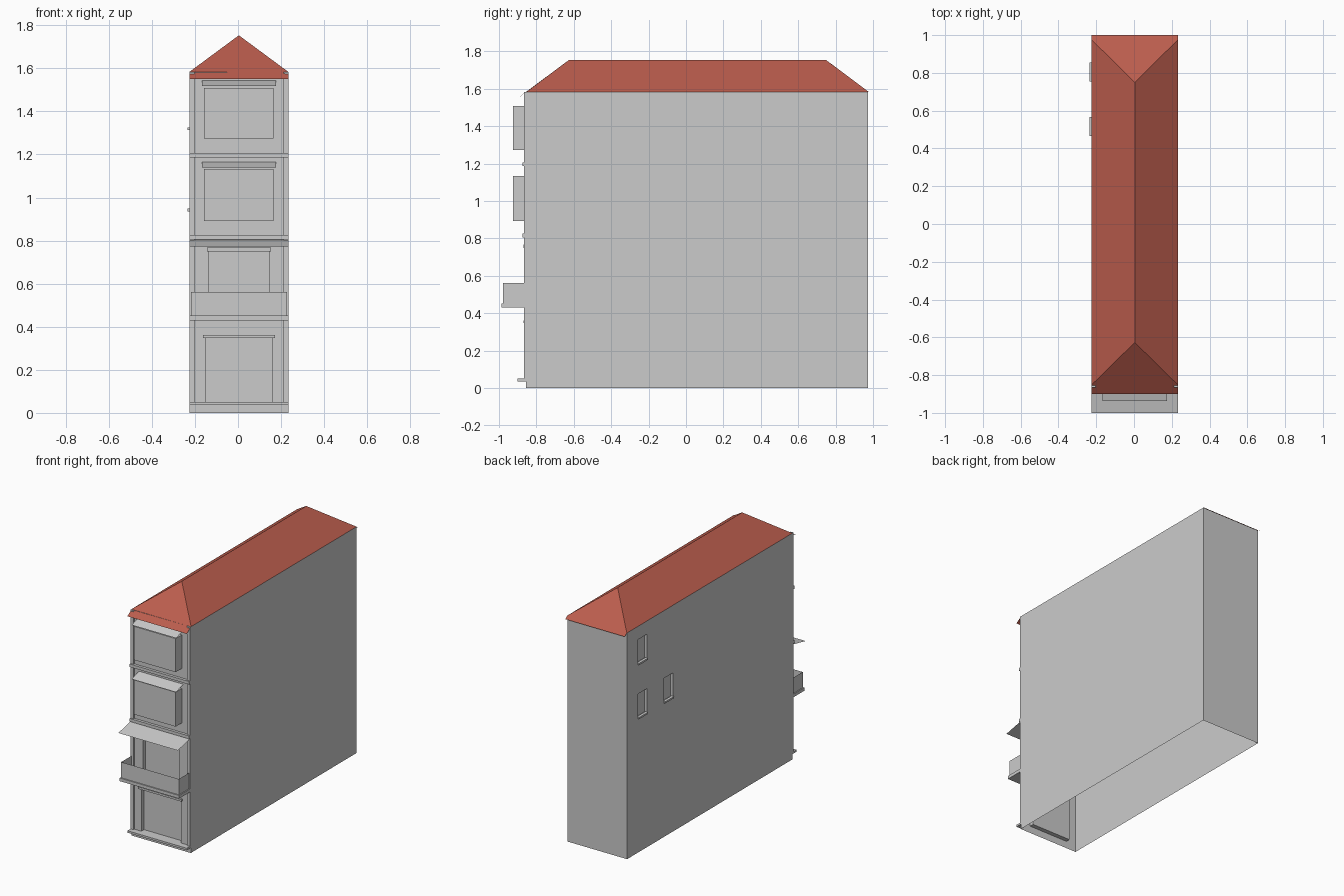
import bpy, bmesh

if "Cube" in bpy.data.objects:
    bpy.data.objects.remove(bpy.data.objects["Cube"])

CX, HW = 0.004, 0.23            # house centre line and half width
YF, YB, TOP = -0.856, 0.974, 1.583
XL, XR = CX - HW, CX + HW


def make(name, faces, mat=None, outward=False):
    """Mesh object from a list of polygons (lists of points)."""
    bm = bmesh.new()
    for f in faces:
        bm.faces.new([bm.verts.new(p) for p in f])
    bmesh.ops.remove_doubles(bm, verts=bm.verts, dist=1e-5)
    if outward:
        bmesh.ops.recalc_face_normals(bm, faces=bm.faces)
    me = bpy.data.meshes.new(name)
    bm.to_mesh(me)
    bm.free()
    ob = bpy.data.objects.new(name, me)
    bpy.context.collection.objects.link(ob)
    if mat:
        me.materials.append(mat)
    return ob


def box(name, x0, x1, y0, y1, z0, z1):
    p = [(x, y, z) for x in (x0, x1) for y in (y0, y1) for z in (z0, z1)]
    idx = [(0, 1, 3, 2), (4, 6, 7, 5), (0, 4, 5, 1),
           (2, 3, 7, 6), (0, 2, 6, 4), (1, 5, 7, 3)]
    return make(name, [[p[i] for i in f] for f in idx], outward=True)


def wall(name, u0, u1, holes, depth, place):
    """Sheet wall with recessed rectangles; place(u, z, d) gives the point."""
    us = sorted({u0, u1, *(h[0] for h in holes), *(h[1] for h in holes)})
    zs = sorted({0.0, TOP, *(h[2] for h in holes), *(h[3] for h in holes)})
    faces = []
    for a, b in zip(us, us[1:]):
        for c, e in zip(zs, zs[1:]):
            mu, mz = (a + b) / 2, (c + e) / 2
            if any(h[0] < mu < h[1] and h[2] < mz < h[3] for h in holes):
                continue
            faces.append([place(a, c, 0), place(b, c, 0), place(b, e, 0), place(a, e, 0)])
    for a, b, c, e in holes:
        ring = [(a, c), (b, c), (b, e), (a, e)]
        faces.append([place(u, z, depth) for u, z in ring])
        for (ua, za), (ub, zb) in zip(ring, ring[1:] + ring[:1]):
            faces.append([place(ua, za, 0), place(ub, zb, 0),
                          place(ub, zb, depth), place(ua, za, depth)])
    return make(name, faces)


def centred(name, half, y0, z0, z1):
    """Box centred on the facade, from y0 back to the front wall."""
    return box(name, CX - half, CX + half, y0, YF, z0, z1)


def slope(name, half, y_out, z_in, z_out):
    """Single sloping sheet leaning out from the front wall."""
    l, r = CX - half, CX + half
    return make(name, [[(l, y_out, z_out), (r, y_out, z_out), (r, YF, z_in), (l, YF, z_in)]])


# Walls: front with door and balcony opening, left with three small windows
wall("front_wall", XL, XR,
     [(CX - 0.153, CX + 0.153, 0.05, 0.348), (CX - 0.14, CX + 0.14, 0.45, 0.75)],
     0.03, lambda u, z, d: (u, YF + d, z))
side_windows = [(0.755, 0.855, 1.32, 1.49), (0.755, 0.855, 0.942, 1.11),
                (0.467, 0.567, 0.942, 1.11)]
# u runs along -y so the faces point outward
wall("left_wall", -YB, -YF, [(-b, -a, c, e) for a, b, c, e in side_windows],
     0.02, lambda u, z, d: (XL + d, -u, z))
make("right_wall", [[(XR, YF, 0), (XR, YB, 0), (XR, YB, TOP), (XR, YF, TOP)]])
make("back_wall", [[(XR, YB, 0), (XL, YB, 0), (XL, YB, TOP), (XR, YB, TOP)]])
for i, (a, b, c, e) in enumerate(side_windows):
    box(f"side_window_sill_{i + 1}", XL - 0.009, XL + 0.01, a, b, c - 0.006, c + 0.006)

# Corner pilasters
for side, s in (("left", -1), ("right", 1)):
    xs = sorted((CX + s * 0.207, CX + s * HW))
    box(f"{side}_pilaster", *xs, -0.866, YF, 0.05, TOP)

# Step, door and window heads, floor bands
centred("door_step", HW, -0.9, 0.036, 0.05)
centred("door_head", 0.167, -0.87, 0.348, 0.362)
centred("balcony_window_head", 0.149, -0.87, 0.75, 0.767)
for i, z in enumerate((0.805, 1.186)):
    centred(f"floor_band_{i + 1}", HW, -0.875, z, z + 0.021)

# Balcony: slab with thin parapet sheets
centred("balcony_slab", HW, -0.986, 0.43, 0.452)
path = [(CX - 0.223, YF), (CX - 0.223, -0.978), (CX + 0.223, -0.978), (CX + 0.223, YF)]
make("balcony_parapet", [[(*p, 0.452), (*q, 0.452), (*q, 0.562), (*p, 0.562)]
                         for p, q in zip(path, path[1:])])
slope("awning", HW, -1.0, 0.803, 0.772)

# Bay windows with sloping covers
for i, (z0, z1, zc) in enumerate(((0.892, 1.133, 1.14), (1.273, 1.508, 1.518))):
    centred(f"bay_window_{i + 1}", 0.161, -0.925, z0, z1)
    slope(f"bay_cover_{i + 1}", 0.172, -0.936, zc + 0.025, zc)

# Hipped roof with front and back eaves
red = bpy.data.materials.new("roof_red")
red.diffuse_color = (0.5, 0.11, 0.075, 1)
red.use_nodes = True
red.node_tree.nodes["Principled BSDF"].inputs["Base Color"].default_value = red.diffuse_color
f, b = (CX, -0.627, 1.753), (CX, 0.75, 1.753)
fl, fr = (XL, -0.853, TOP), (XR, -0.853, TOP)
bl, br = (XL, 0.977, TOP), (XR, 0.977, TOP)
make("roof", [[fl, f, b, bl], [fr, br, b, f],
              [(XL, -0.9, 1.55), (XR, -0.9, 1.55), fr, f, fl],
              [(XR, 1.0, 1.566), (XL, 1.0, 1.566), bl, b, br]], red)
